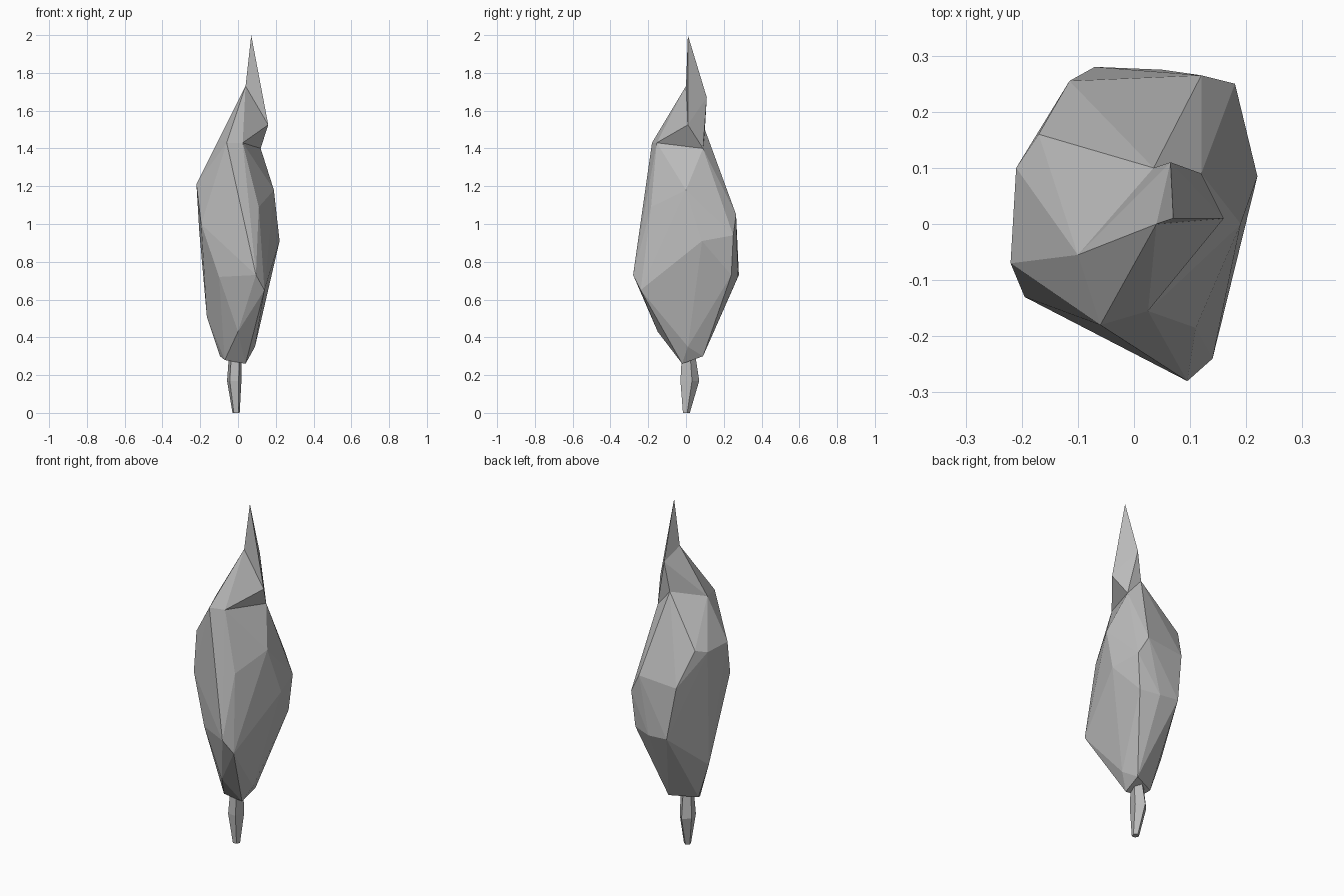
import bpy
import bmesh
import math
from mathutils import Vector

default_cube = bpy.data.objects.get("Cube")
if default_cube:
    bpy.data.objects.remove(default_cube, do_unlink=True)

# Single stone grey shared by every part
grey = bpy.data.materials.new("stone_grey")
grey.use_nodes = True
colour = (0.5, 0.5, 0.5, 1)
grey.diffuse_color = colour
grey.node_tree.nodes["Principled BSDF"].inputs["Base Color"].default_value = colour


def finish(name, bm):
    """Turn a bmesh into a flat shaded object."""
    bmesh.ops.recalc_face_normals(bm, faces=bm.faces)
    mesh = bpy.data.meshes.new(name)
    bm.to_mesh(mesh)
    bm.free()
    mesh.materials.append(grey)
    obj = bpy.data.objects.new(name, mesh)
    bpy.context.scene.collection.objects.link(obj)
    return obj


def faceted(name, corners):
    """Wrap a few corner points, given in hundredths, in flat facets."""
    bm = bmesh.new()
    for corner in corners:
        bm.verts.new(Vector(corner) / 100)
    result = bmesh.ops.convex_hull(bm, input=bm.verts)
    loose = [v for v in result["geom_interior"] if isinstance(v, bmesh.types.BMVert)]
    bmesh.ops.delete(bm, geom=loose, context="VERTS")
    return finish(name, bm)


# Corners where the body, the cap and the spike meet
collar = [(-6, -18, 143), (2.5, -15.5, 143), (12, 9, 140),
          (3.5, 10, 150), (-10, -5.5, 145)]
ridge = [(4, 0, 173), (6.5, 11, 167), (16, 1, 152.5)]
point = (7, 1, 200)

# Rings of corners around the swollen body, top to bottom
shoulder = [(-22, -7, 121), (-21, 10, 121), (-17, 16, 123),
            (19, 0, 118), (11, -18.5, 109)]
waist = [(-19.5, -13, 100), (-20.5, 2, 96), (-11.5, 25.5, 103),
         (12, 26.5, 105), (18, 25, 94), (22, 8.5, 91)]
belly = [(9.5, -28, 73), (14, -24, 65), (-10, -17, 72),
         (-7, 28, 73), (5, 27.5, 72), (16, 24, 73)]
foot = [(-16.5, 2.5, 51), (0, -15, 43), (9, 1, 35), (4, -2, 26),
        (-7, -3, 28), (-9.5, 2, 30), (5, 9, 30)]

faceted("pod_body", collar + shoulder + waist + belly + foot)
faceted("pod_cap", collar + ridge)
faceted("pod_spike", ridge + [point])

# Bent five sided stem: centre, radii and height of each ring
stem_rings = [((-1, 0, 0), 2, 2), ((-2, 1.5, 17), 4, 5.5), ((-1.5, 1, 30), 3.5, 4)]
sides = 5
bm = bmesh.new()
loops = []
for centre, rx, ry in stem_rings:
    loop = []
    for i in range(sides):
        angle = math.tau * i / sides + math.pi / 2
        offset = Vector((rx * math.cos(angle), ry * math.sin(angle), 0))
        loop.append(bm.verts.new((Vector(centre) + offset) / 100))
    loops.append(loop)
for lower, upper in zip(loops, loops[1:]):
    for i in range(sides):
        j = (i + 1) % sides
        bm.faces.new((lower[i], lower[j], upper[j], upper[i]))
for end in (loops[0], loops[-1]):
    bm.faces.new(end)
finish("stem", bm)
